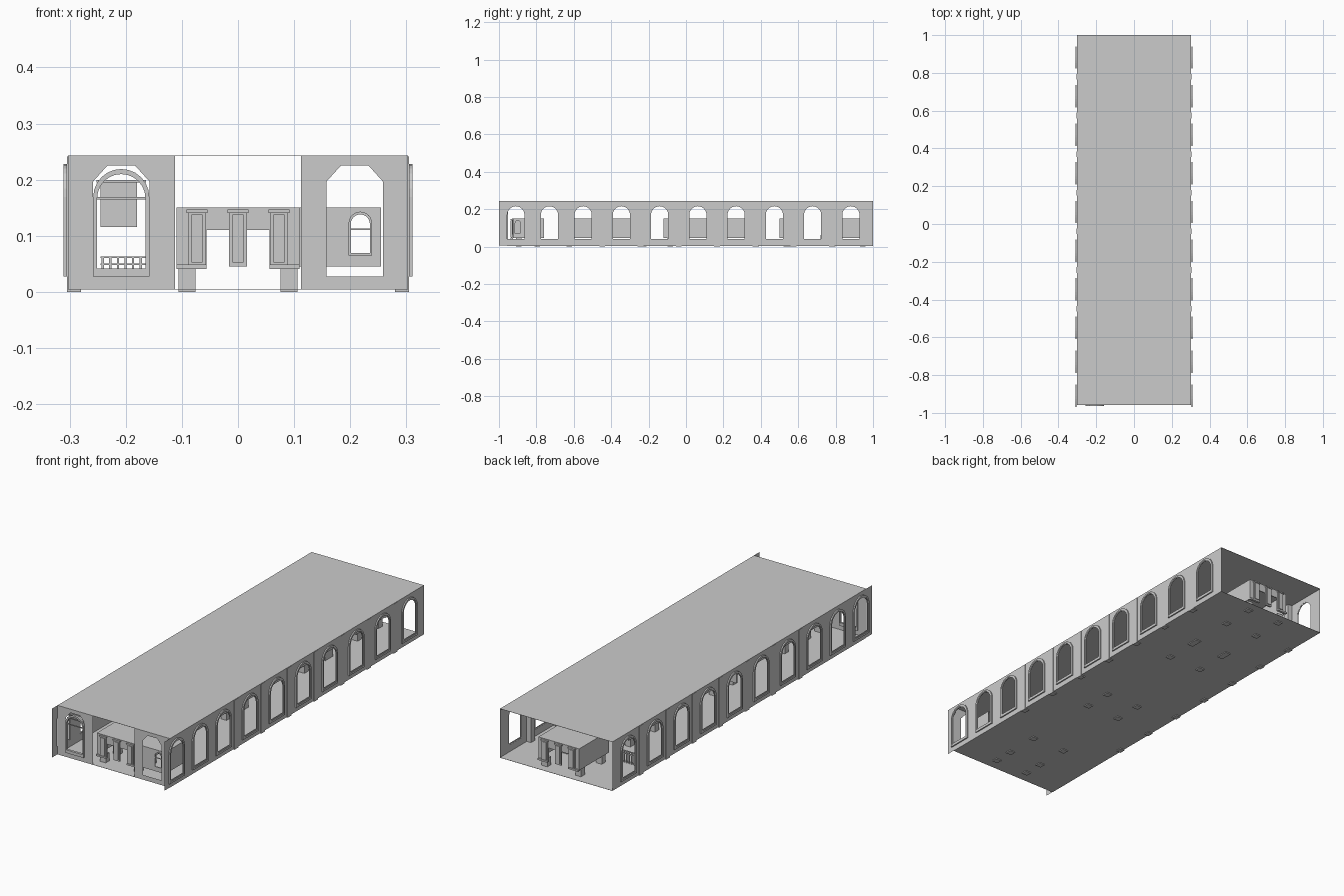
import bpy, bmesh, math

cube = bpy.data.objects.get("Cube")
if cube:
    bpy.data.objects.remove(cube, do_unlink=True)

grey = bpy.data.materials.new("plain grey")
grey.use_nodes = True
grey.diffuse_color = (0.6, 0.6, 0.6, 1)
grey.node_tree.nodes["Principled BSDF"].inputs["Base Color"].default_value = (0.6, 0.6, 0.6, 1)

HALF, FRONT, BACK = 0.303, -0.957, 1.0
FLOOR, ROOF = 0.005, 0.243
KIOSK_BASE, KIOSK_TOP = 0.045, 0.15


def finish(name, bm):
    mesh = bpy.data.meshes.new(name)
    bm.to_mesh(mesh)
    bm.free()
    mesh.materials.append(grey)
    obj = bpy.data.objects.new(name, mesh)
    bpy.context.collection.objects.link(obj)
    return obj


def box(name, x0, x1, y0, y1, z0, z1):
    bm = bmesh.new()
    bmesh.ops.create_cube(bm, size=1)
    for v in bm.verts:
        v.co = ((x0 + x1) / 2 + v.co.x * (x1 - x0),
                (y0 + y1) / 2 + v.co.y * (y1 - y0),
                (z0 + z1) / 2 + v.co.z * (z1 - z0))
    return finish(name, bm)


def rect(u0, u1, z0, z1):
    return [(u0, z0), (u1, z0), (u1, z1), (u0, z1)]


def arch(c, hw, z0, top, steps=12):
    """Round-headed outline, anticlockwise from the lower left."""
    spring = top - hw
    curve = [(c + hw * math.cos(math.pi * i / steps),
              spring + hw * math.sin(math.pi * i / steps)) for i in range(steps + 1)]
    return [(c - hw, z0), (c + hw, z0)] + curve


def clipped_arch(c, hw, z0, top):
    k = 0.028
    return [(c - hw, z0), (c + hw, z0), (c + hw, top - k), (c + hw - k * 0.9, top),
            (c - hw + k * 0.9, top), (c - hw, top - k)]


def on_side(x):
    return lambda u, z, d=0: (x + math.copysign(d, x), u, z)


def on_front(y):
    return lambda u, z, d=0: (u, y - d, z)


def sheet(name, place, outline, holes=()):
    """Thin wall with openings."""
    bm = bmesh.new()
    edges = []
    for loop in [outline, *holes]:
        vs = [bm.verts.new(place(*p)) for p in loop]
        edges += [bm.edges.new((a, b)) for a, b in zip(vs, vs[1:] + vs[:1])]
    bmesh.ops.triangle_fill(bm, use_beauty=True, use_dissolve=False, edges=edges)
    return finish(name, bm)


def frame(name, place, outer, inner, d0, d1):
    """Raised moulding between two matching outlines."""
    bm = bmesh.new()
    loops = [[bm.verts.new(place(u, z, d)) for u, z in pts]
             for pts, d in ((outer, d0), (outer, d1), (inner, d1), (inner, d0))]
    n = len(outer)
    for a, b in zip(loops, loops[1:] + loops[:1]):
        for i in range(n):
            j = (i + 1) % n
            bm.faces.new((a[i], a[j], b[j], b[i]))
    bmesh.ops.recalc_face_normals(bm, faces=bm.faces)
    return finish(name, bm)


# Roof and floor slabs
box("roof", -HALF, HALF, FRONT, BACK, ROOF - 0.001, ROOF)
box("floor", -HALF, HALF, FRONT, BACK, FLOOR - 0.001, FLOOR)

# Long side walls with framed arched windows
windows = [-0.91, -0.73] + [-0.55 + 0.2045 * i for i in range(8)]
columns = [-0.448 + 0.2045 * i for i in range(7)]
for side, s in (("left", 1), ("right", -1)):
    place = on_side(s * HALF)
    sheet(side + "_wall", place, rect(-1, 1, FLOOR, ROOF),
          [arch(y, 0.054, 0.032, 0.223) for y in windows])
    for y in windows:
        frame(side + "_window_frame", place, arch(y, 0.059, 0.027, 0.228),
              arch(y, 0.050, 0.036, 0.220), -0.002, 0.008)
        frame(side + "_window_inner_frame", place, arch(y, 0.052, 0.034, 0.221),
              arch(y, 0.046, 0.042, 0.216), -0.006, 0.003)
    for y in columns:
        a, b = sorted((s * 0.28, s * (HALF + 0.002)))
        box(side + "_column", a, b, y - 0.015, y + 0.015, 0, ROOF - 0.002)

# Front end panels
front = on_front(FRONT)
sheet("front_right_panel", front, rect(-HALF, -0.112, FLOOR, ROOF),
      [clipped_arch(-0.208, 0.050, 0.027, 0.225)])
sheet("front_left_panel", front, rect(0.112, HALF, FLOOR, ROOF),
      [clipped_arch(0.208, 0.050, 0.027, 0.225)])
frame("front_window_frame", front, arch(-0.208, 0.050, 0.027, 0.219),
      arch(-0.208, 0.043, 0.042, 0.210), -0.006, 0.006)
for z in (0.165, 0.195):
    box("front_window_bar", -0.252, -0.164, FRONT, FRONT + 0.004, z, z + 0.004)

# Kiosk row along the middle
kiosks = [(-0.93, -0.76), (-0.66, -0.19), (-0.12, 0.41), (0.50, 0.60), (0.75, 0.98)]
W = 0.11
for y0, y1 in kiosks:
    box("kiosk_roof", -W, W, y0, y1, KIOSK_TOP - 0.003, KIOSK_TOP)
    for s in (-1, 1):
        a, b = sorted((s * W, s * (W - 0.004)))
        box("kiosk_side_wall", a, b, y0, y1, KIOSK_BASE, KIOSK_TOP - 0.003)
        a, b = sorted((s * 0.076, s * 0.106))
        for y in (y0 + 0.035, y1 - 0.035):
            box("kiosk_leg", a, b, y - 0.015, y + 0.015, 0, KIOSK_BASE)

# Portals with three pilasters at both ends of the row
for y, out in ((kiosks[0][0], -1), (kiosks[-1][1], 1)):
    def slab(name, x0, x1, z0, z1, depth):
        a, b = sorted((y - out * 0.004, y + out * depth))
        box(name, x0, x1, a, b, z0, z1)
    slab("portal_lintel", -W, W, 0.11, KIOSK_TOP, 0)
    for s in (-1, 1):
        a, b = sorted((s * 0.056, s * W))
        slab("portal_jamb", a, b, KIOSK_BASE, 0.11, 0)
        slab("portal_ledge", a, b, 0.041, KIOSK_BASE + 0.004, 0.008)
    for x in (-0.073, 0, 0.073):
        slab("portal_pilaster", x - 0.016, x + 0.016, KIOSK_BASE, 0.145, 0.005)
        slab("portal_pilaster_panel", x - 0.010, x + 0.010, 0.052, 0.138, 0.009)
        slab("portal_capital", x - 0.019, x + 0.019, 0.141, 0.147, 0.009)

# Side room beside the front kiosk
y0, y1 = -0.925, -0.76
sheet("side_room_front", on_front(y0), rect(W, 0.255, KIOSK_BASE, KIOSK_TOP),
      [arch(0.218, 0.020, 0.066, 0.142)])
sheet("side_room_wall", on_side(0.255), rect(y0, y1, KIOSK_BASE, KIOSK_TOP),
      [arch(-0.91 + 0.01, 0.013, 0.070, 0.140)])
frame("side_room_window_frame", on_front(y0), arch(0.218, 0.021, 0.065, 0.143),
      arch(0.218, 0.017, 0.069, 0.138), -0.002, 0.003)
box("side_room_bar", 0.2, 0.236, y0, y0 + 0.003, 0.110, 0.113)
box("side_room_roof", W, 0.255, y0, y1, KIOSK_TOP - 0.003, KIOSK_TOP)

# Hanging board and low railing in the right aisle
box("hanging_board", -0.245, -0.18, -0.045, -0.04, 0.116, 0.195)
for z in (0.048, 0.060):
    box("railing_rail", -0.245, -0.16, 0.72, 0.726, z, z + 0.003)
for i in range(7):
    x = -0.243 + i * 0.0135
    box("railing_post", x, x + 0.004, 0.72, 0.726, FLOOR, 0.063)
